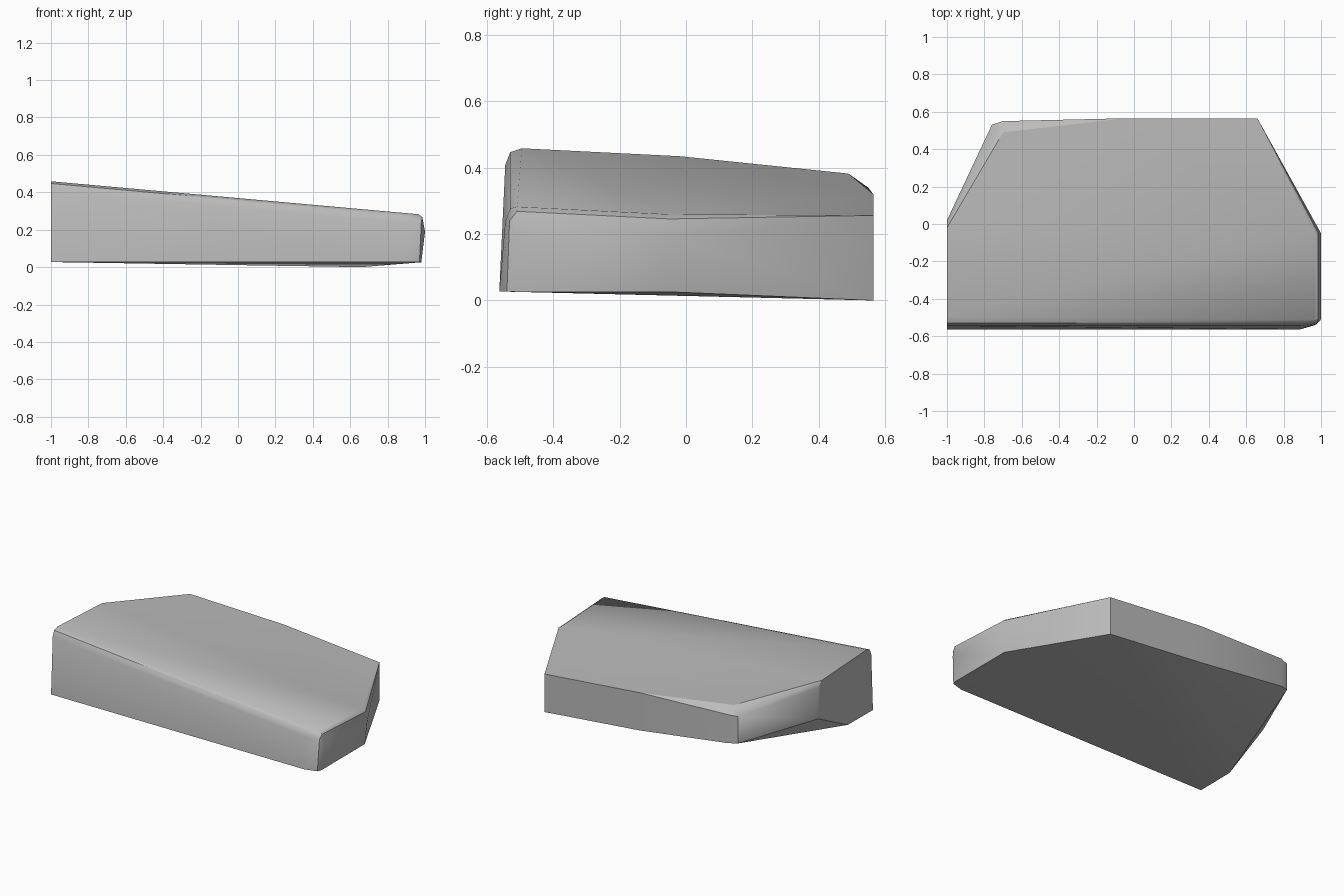
import bpy
import bmesh
import math

cube = bpy.data.objects.get("Cube")
if cube:
    bpy.data.objects.remove(cube, do_unlink=True)


def top(x, y):
    """Height of the sloping upper plane."""
    return 0.344 - 0.09 * x - 0.05 * y


grey = bpy.data.materials.new("stone_grey")
grey.use_nodes = True
colour = (0.5, 0.5, 0.5, 1)
grey.diffuse_color = colour
grey.node_tree.nodes["Principled BSDF"].inputs["Base Color"].default_value = colour

points = []

# Front wall: leans back, with a rounded upper edge
for x in (-1, 0.89):
    points += [(x, -0.563, 0.027),
               (x, -0.545, top(x, -0.5) - 0.05),
               (x, -0.53, top(x, -0.5) - 0.012),
               (x, -0.495, top(x, -0.495))]

# Low end: slightly bulging wall between two vertical corners
for y in (-0.51, -0.05):
    points += [(0.98, y, 0.026), (1.0, y, 0.19),
               (0.985, y, top(0.985, y) - 0.012), (0.965, y, top(0.965, y))]
points += [(0.97, -0.54, 0.027), (0.98, -0.532, 0.24)]

# Back wall: corner to the lowest point, then along the upper edge
points += [(0.66, 0.565, 0), (0.66, 0.565, top(0.66, 0.565)),
           (-0.05, 0.565, 0.066), (-0.05, 0.565, top(-0.05, 0.565))]

# Bevelled back corner at the tall end, raised off the ground
points += [(-0.70, 0.49, top(-0.70, 0.49)), (-0.70, 0.55, 0.34),
           (-0.70, 0.55, 0.148), (-0.76, 0.53, 0.335), (-0.76, 0.53, 0.155)]

# Tall end with its undercut
points += [(-1, -0.295, 0.029), (-1, 0.02, 0.19),
           (-1, 0.02, 0.40), (-1, -0.02, top(-1, -0.02))]

# Closed slab skin
bm = bmesh.new()
for p in points:
    bm.verts.new(p)
hull = bmesh.ops.convex_hull(bm, input=bm.verts[:])
loose = [v for v in bm.verts if not v.link_faces]
bmesh.ops.delete(bm, geom=loose, context='VERTS')
bmesh.ops.dissolve_limit(bm, angle_limit=math.radians(1),
                         verts=bm.verts[:], edges=bm.edges[:])
bmesh.ops.recalc_face_normals(bm, faces=bm.faces[:])
mesh = bpy.data.meshes.new("sloping_slab")
bm.to_mesh(mesh)
bm.free()
mesh.materials.append(grey)

slab = bpy.data.objects.new("sloping_slab", mesh)
bpy.context.collection.objects.link(slab)
bpy.context.view_layer.objects.active = slab
slab.select_set(True)
bpy.ops.object.shade_smooth_by_angle(angle=math.radians(30))
